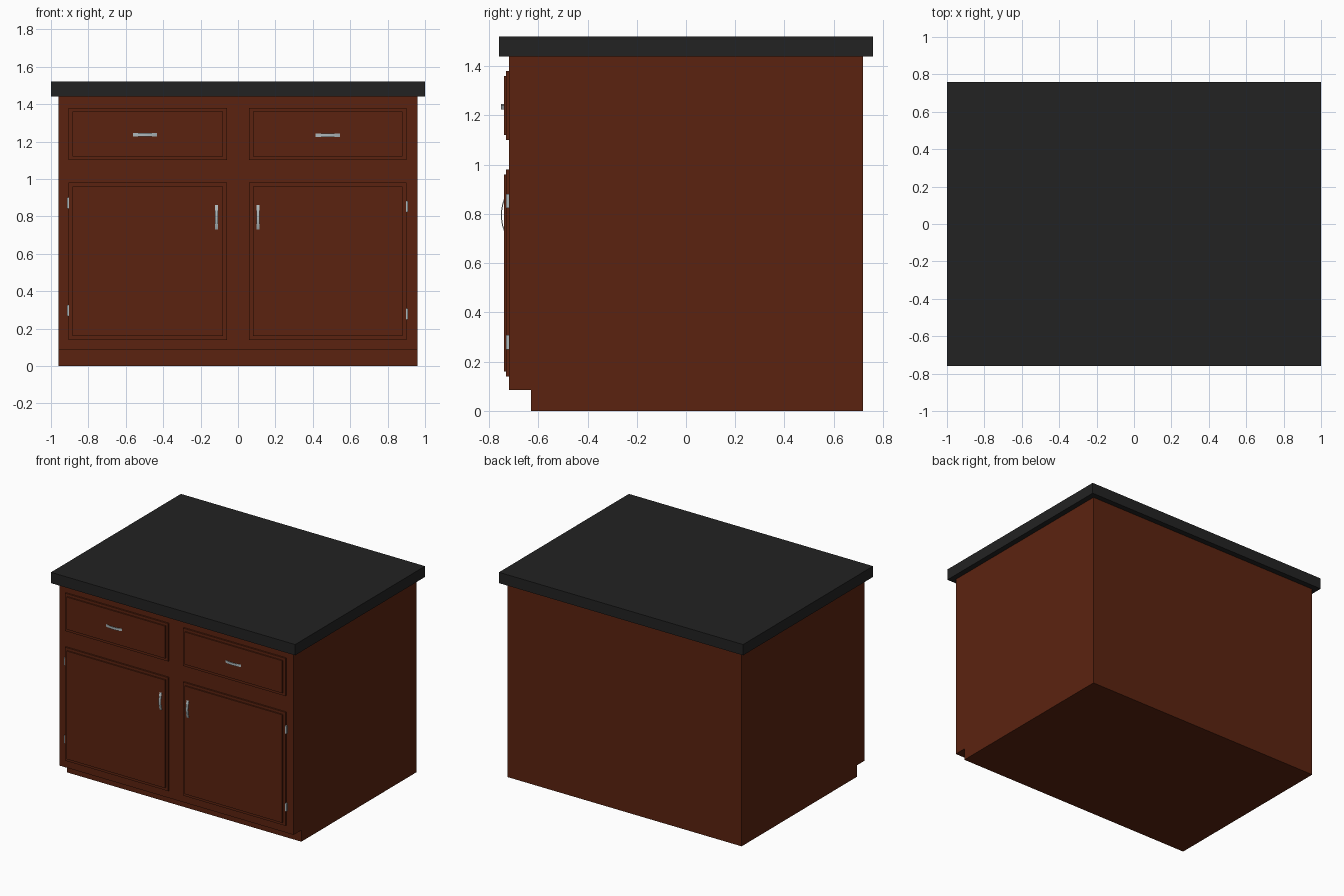
import bpy, bmesh, math
from mathutils import Vector

if "Cube" in bpy.data.objects:
    bpy.data.objects.remove(bpy.data.objects["Cube"])


def material(name, rgb):
    m = bpy.data.materials.new(name)
    m.diffuse_color = (*rgb, 1)
    m.use_nodes = True
    m.node_tree.nodes["Principled BSDF"].inputs["Base Color"].default_value = m.diffuse_color
    return m


WOOD = material("dark_red_wood", (0.105, 0.0165, 0.005))
STONE = material("black_counter", (0.0165, 0.0165, 0.0165))
METAL = material("brushed_metal", (0.42, 0.48, 0.5))


def finish(name, bm, mat):
    bmesh.ops.recalc_face_normals(bm, faces=bm.faces)
    me = bpy.data.meshes.new(name)
    bm.to_mesh(me)
    bm.free()
    me.materials.append(mat)
    ob = bpy.data.objects.new(name, me)
    bpy.context.collection.objects.link(ob)
    return ob


def box(name, lo, hi, mat):
    bm = bmesh.new()
    bmesh.ops.create_cube(bm, size=1)
    lo, hi = Vector(lo), Vector(hi)
    for v in bm.verts:
        v.co = (lo + hi) / 2 + v.co * (hi - lo)
    return finish(name, bm, mat)


def extrude(name, pts, offset, mat):
    bm = bmesh.new()
    f = bm.faces.new([bm.verts.new(p) for p in pts])
    r = bmesh.ops.extrude_face_region(bm, geom=[f], use_keep_orig=True)
    for g in r["geom"]:
        if isinstance(g, bmesh.types.BMVert):
            g.co += Vector(offset)
    return finish(name, bm, mat)


def handle(name, cx, cz, upright):
    # thin arched strip, bowed out from the panel face
    half, wide, thick, n = 0.07, 0.018, 0.004, 10
    ts = [-1 + 2 * i / n for i in range(n + 1)]
    outer = [(t * half, -0.738 - 0.014 * (1 - t * t)) for t in ts]
    inner = [(a, y + thick) for a, y in reversed(outer)]
    w = wide / 2
    if upright:
        pts = [(cx - w, y, cz + a) for a, y in outer + inner]
        return extrude(name, pts, (wide, 0, 0), METAL)
    pts = [(cx + a, y, cz - w) for a, y in outer + inner]
    return extrude(name, pts, (0, 0, wide), METAL)


# cabinet body with toe kick, from a side profile
profile = [(-0.63, 0), (0.72, 0), (0.72, 1.44), (-0.72, 1.44), (-0.72, 0.085), (-0.63, 0.085)]
extrude("cabinet_body", [(-0.96, y, z) for y, z in profile], (1.92, 0, 0), WOOD)

# countertop
box("countertop", (-1, -0.76, 1.44), (1, 0.76, 1.52), STONE)

# doors and drawer fronts, each a base board with a raised panel
for side, x0, x1 in (("left", -0.905, -0.06), ("right", 0.06, 0.9)):
    for part, z0, z1 in (("door", 0.14, 0.98), ("drawer", 1.10, 1.38)):
        box(f"{side}_{part}_front", (x0, -0.731, z0), (x1, -0.715, z1), WOOD)
        i = 0.02
        box(f"{side}_{part}_panel", (x0 + i, -0.74, z0 + i), (x1 - i, -0.725, z1 - i), WOOD)

# handles
handle("left_drawer_handle", -0.497, 1.237, False)
handle("right_drawer_handle", 0.48, 1.233, False)
handle("left_door_handle", -0.115, 0.795, True)
handle("right_door_handle", 0.107, 0.795, True)

# hinges on the outer door edges
for side, x, zs in (("left", -0.909, (0.872, 0.296)), ("right", 0.904, (0.852, 0.278))):
    for label, z in zip(("upper", "lower"), zs):
        box(f"{side}_{label}_hinge", (x - 0.005, -0.732, z - 0.029), (x + 0.005, -0.718, z + 0.029), METAL)
